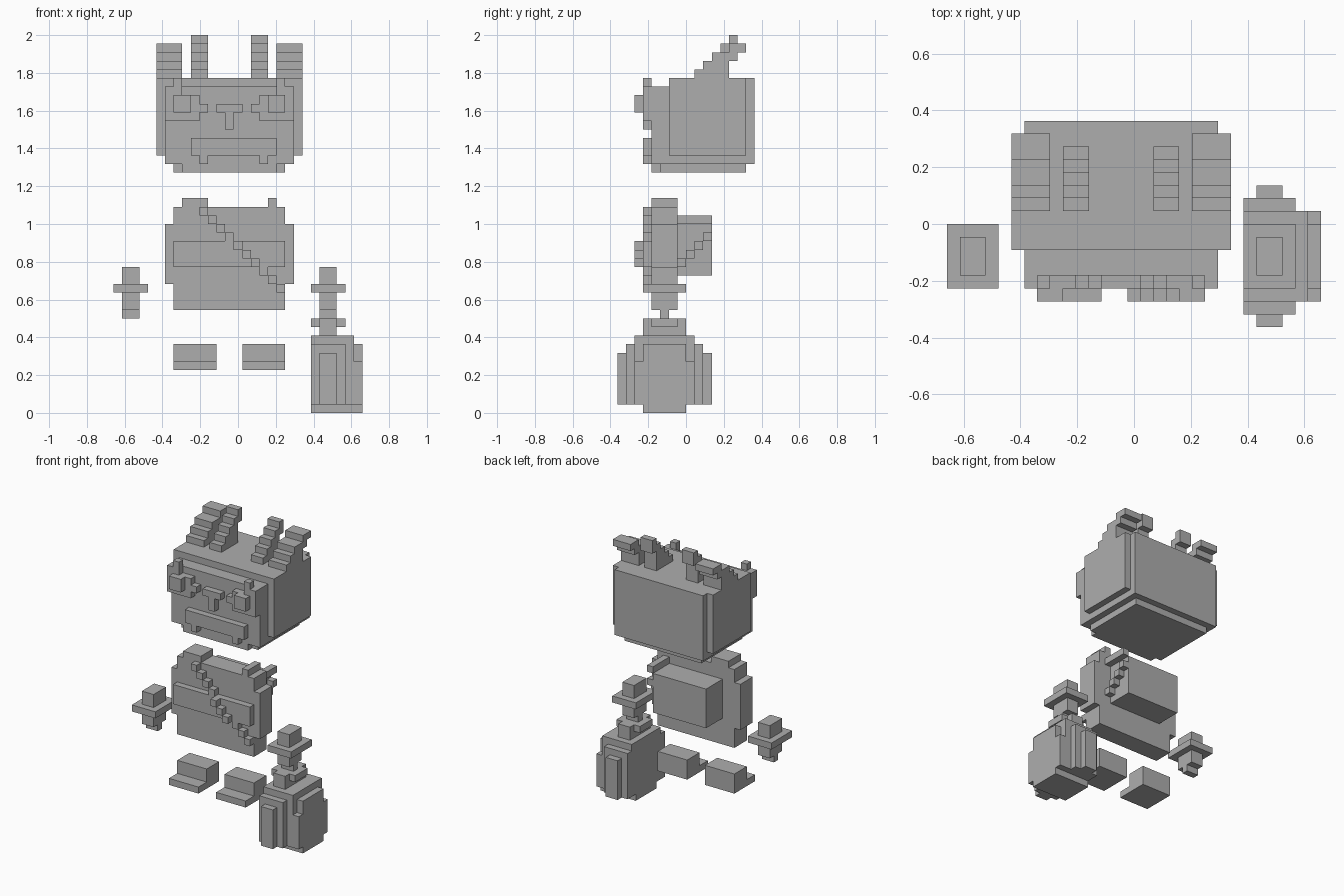
import bpy, bmesh

if "Cube" in bpy.data.objects:
    bpy.data.objects.remove(bpy.data.objects["Cube"])

V = 1 / 22                       # size of one block
OX, OY = -14.5, -8               # grid origin, in blocks

grey = bpy.data.materials.new("plain_grey")
grey.diffuse_color = (0.42, 0.42, 0.42, 1)
grey.use_nodes = True
grey.node_tree.nodes["Principled BSDF"].inputs["Base Color"].default_value = grey.diffuse_color


def blocks(name, boxes):
    """One object from boxes (x0, x1, y0, y1, z0, z1) in blocks, joined to one outer skin."""
    cells = {(i, j, k) for x0, x1, y0, y1, z0, z1 in boxes
             for i in range(x0, x1) for j in range(y0, y1) for k in range(z0, z1)}
    bm = bmesh.new()
    verts = {}

    def vert(p):
        if p not in verts:
            verts[p] = bm.verts.new(((p[0] + OX) * V, (p[1] + OY) * V, p[2] * V))
        return verts[p]

    for c in sorted(cells):
        for axis in range(3):
            for side in (0, 1):
                n = list(c)
                n[axis] += 2 * side - 1
                if tuple(n) in cells:
                    continue
                b, d = (axis + 1) % 3, (axis + 2) % 3
                ring = []
                for s, t in ((0, 0), (1, 0), (1, 1), (0, 1)):
                    p = list(c)
                    p[axis] += side
                    p[b] += s
                    p[d] += t
                    ring.append(vert(tuple(p)))
                bm.faces.new(ring if side else ring[::-1])
    bmesh.ops.dissolve_limit(bm, angle_limit=0.01, verts=bm.verts, edges=bm.edges)
    me = bpy.data.meshes.new(name)
    bm.to_mesh(me)
    bm.free()
    me.materials.append(grey)
    ob = bpy.data.objects.new(name, me)
    bpy.context.collection.objects.link(ob)
    return ob


def mirror(boxes):
    """Boxes mirrored across the body centre, x = 13.5 blocks."""
    return [(27 - b[1], 27 - b[0], *b[2:]) for b in boxes]


def pair(name, boxes):
    blocks("left_" + name, boxes)
    blocks("right_" + name, mirror(boxes))


# Head with stepped chin and wider cheeks
blocks("head", [(6, 21, 4, 16, 29, 38), (6, 21, 6, 16, 38, 39),
                (5, 22, 6, 15, 30, 39),
                (8, 19, 4, 15, 28, 29), (7, 20, 5, 15, 28, 29)])

# Face: eye patches, eyes, nose, mouth with fangs
pair("eye_patch", [(6, 10, 3, 4, 34, 37), (6, 8, 3, 4, 37, 38),
                   (7, 8, 3, 4, 38, 39), (10, 11, 3, 4, 35, 36)])
pair("eye", [(7, 9, 2, 3, 35, 37)])
blocks("nose", [(12, 15, 3, 4, 35, 36), (13, 14, 3, 4, 33, 35)])
blocks("mouth", [(9, 19, 3, 4, 30, 32), (10, 11, 3, 4, 29, 30), (17, 18, 3, 4, 29, 30)])

# Swept-back stepped ears and horns
pair("ear", [(5, 8, 9, 13, 39, 40), (5, 8, 10, 13, 40, 41),
             (5, 8, 11, 14, 41, 42), (5, 8, 13, 15, 42, 43)])
pair("horn", [(9, 11, 9, 13, 39, 40), (9, 11, 10, 13, 40, 41), (9, 11, 11, 13, 41, 42),
              (9, 11, 12, 14, 42, 43), (9, 11, 13, 14, 43, 44)])

# Torso and belt
blocks("torso", [(6, 21, 4, 7, 15, 22), (7, 20, 4, 7, 12, 15), (7, 20, 4, 7, 22, 24)])
blocks("belt", [(7, 20, 3, 4, 17, 20)])

# Diagonal strap, stepping over the belt, the shoulders and the pack side
strap = [(33 - k, 34 - k, 2 if 17 <= k < 20 else 3, 3 if 17 <= k < 20 else 4, k, k + 1)
         for k in range(14, 24)]
blocks("chest_strap", strap)
blocks("shoulder_pads", [(8, 11, 4, 7, 24, 25), (18, 19, 4, 7, 24, 25)])
blocks("pack_strap", [(18, 19, 7, 11, 22, 23)]
       + [(18, 19, 7 + n, 8 + n, 17 + n, 18 + n) for n in range(4)])

# Back pack
blocks("back_pack", [(9, 18, 7, 11, 16, 22)])

# Feet with low toes
pair("foot", [(7, 12, 4, 7, 5, 8), (7, 12, 2, 4, 5, 6)])

# Floating hands: cuff disc, arm block and fingers
for side, x in (("left", 0), ("right", 23)):
    blocks(side + "_hand", [(x, x + 4, 3, 8, 14, 15), (x + 1, x + 3, 4, 7, 15, 17),
                            (x + 1, x + 3, 4, 7, 12, 14), (x + 1, x + 3, 5, 6, 11, 12)])

# Rounded lantern with layered plates front and back, and a cross-shaped rim
blocks("lantern_body", [(23, 29, 3, 8, 0, 8), (23, 29, 2, 9, 1, 6), (23, 28, 2, 9, 1, 9),
                        (23, 27, 1, 10, 1, 8), (24, 26, 0, 11, 1, 7)])
blocks("lantern_neck", [(24, 26, 3, 8, 9, 11), (23, 27, 4, 7, 10, 11)])
